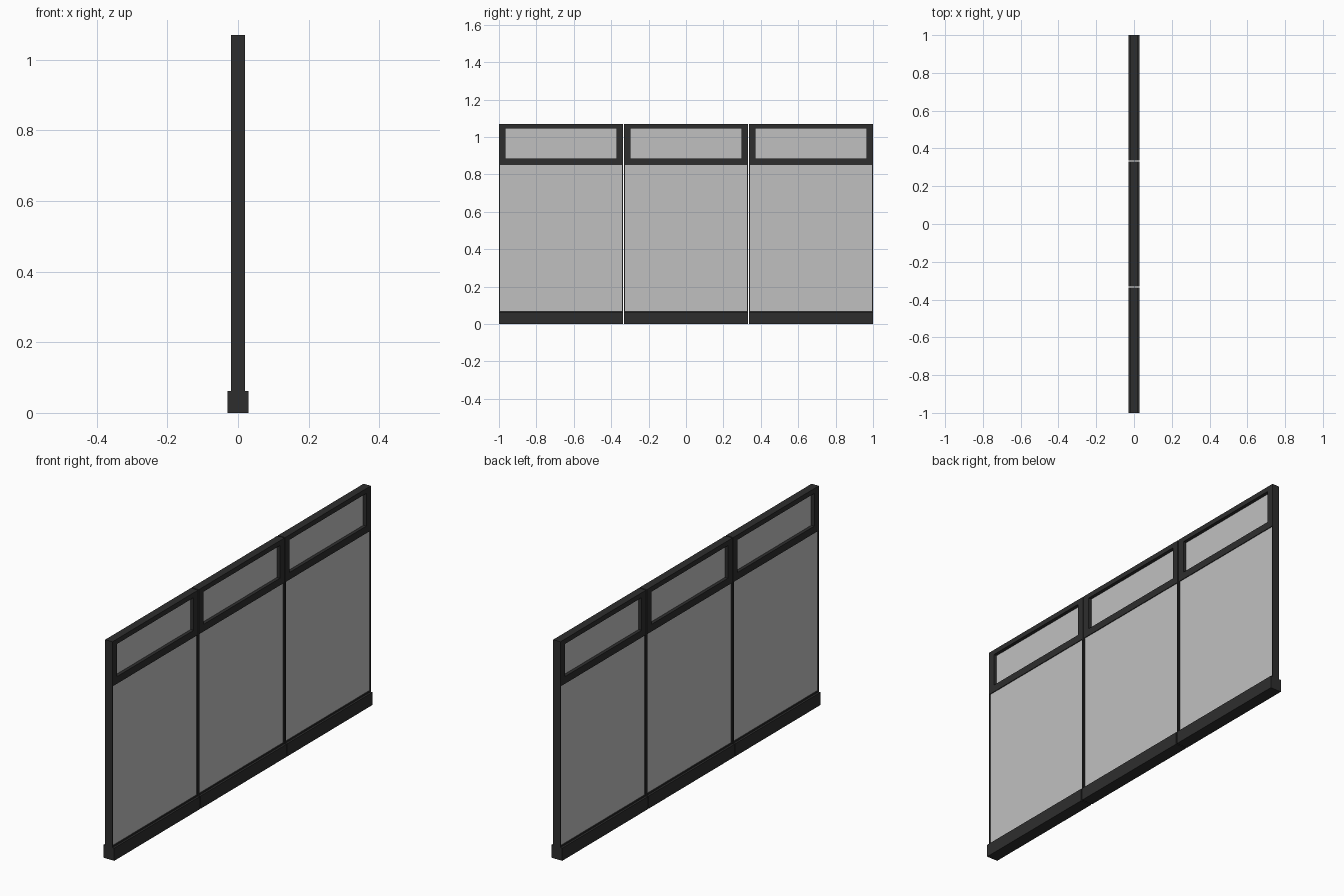
import bpy

if "Cube" in bpy.data.objects:
    bpy.data.objects.remove(bpy.data.objects["Cube"])


def material(name, rgb):
    m = bpy.data.materials.new(name)
    m.diffuse_color = (*rgb, 1.0)
    m.use_nodes = True
    m.node_tree.nodes["Principled BSDF"].inputs["Base Color"].default_value = m.diffuse_color
    return m


DARK = material("dark frame", (0.027, 0.027, 0.027))
GREY = material("grey pane", (0.53, 0.53, 0.53))


def box(name, half_x, y0, y1, z0, z1, mat):
    """Axis-aligned box, symmetric in x."""
    verts = [(x, y, z) for x in (-half_x, half_x) for y in (y0, y1) for z in (z0, z1)]
    faces = [(0, 1, 3, 2), (4, 6, 7, 5), (0, 4, 5, 1), (2, 3, 7, 6), (0, 2, 6, 4), (1, 5, 7, 3)]
    mesh = bpy.data.meshes.new(name)
    mesh.from_pydata(verts, [], faces)
    mesh.materials.append(mat)
    ob = bpy.data.objects.new(name, mesh)
    bpy.context.collection.objects.link(ob)
    return ob


T = 0.0195         # frame half thickness
TOP = 1.07
WIDTH = 0.663      # width of one panel
STEP = 1.0 - WIDTH / 2
EDGE = 0.005       # thin side edge of the lower pane
RAIL = 0.035       # upper frame bar width

for i, centre in enumerate((-STEP, 0.0, STEP), 1):
    a, b = centre - WIDTH / 2, centre + WIDTH / 2
    # plinth and seal strip
    box(f"base_{i}", 0.0295, a, b, 0.0, 0.062, DARK)
    box(f"bottom_strip_{i}", T, a + EDGE, b - EDGE, 0.062, 0.069, DARK)
    # thin side edges of the lower part
    box(f"left_edge_{i}", T, a, a + EDGE, 0.062, 0.855, DARK)
    box(f"right_edge_{i}", T, b - EDGE, b, 0.062, 0.855, DARK)
    # lower pane, nearly flush
    box(f"lower_pane_{i}", 0.0155, a + EDGE, b - EDGE, 0.069, 0.851, GREY)
    # upper window frame
    box(f"middle_rail_{i}", T, a + EDGE, b - EDGE, 0.851, 0.886, DARK)
    box(f"top_rail_{i}", T, a, b, 1.046, TOP, DARK)
    box(f"left_stile_{i}", T, a, a + RAIL, 0.855, 1.046, DARK)
    box(f"right_stile_{i}", T, b - RAIL, b, 0.855, 1.046, DARK)
    # upper pane, set back in the middle
    box(f"upper_pane_{i}", 0.003, a + RAIL, b - RAIL, 0.886, 1.046, GREY)
